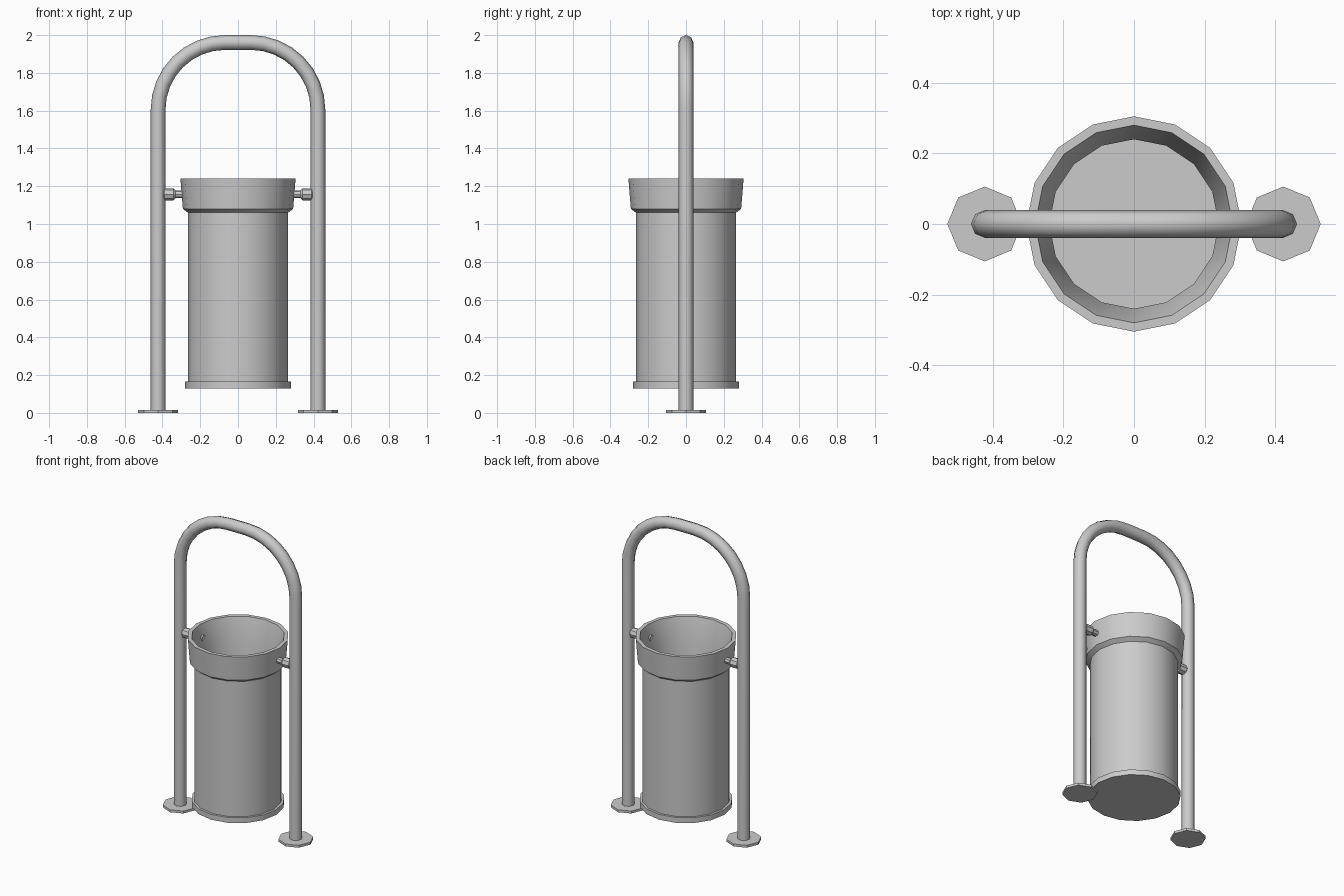
import bpy, bmesh, math
from mathutils import Matrix

if "Cube" in bpy.data.objects:
    bpy.data.objects.remove(bpy.data.objects["Cube"])


def lathe(name, profile, sides, matrix=Matrix(), smooth=None):
    """Revolve (radius, height) points about z, then place the result."""
    bm = bmesh.new()
    rings = []
    for r, h in profile:
        if r == 0:
            rings.append([bm.verts.new((0, 0, h))] * sides)
        else:
            rings.append([bm.verts.new((r * math.cos(2 * math.pi * i / sides),
                                        r * math.sin(2 * math.pi * i / sides), h))
                          for i in range(sides)])
    for a, b in zip(rings, rings[1:]):
        for i in range(sides):
            j = (i + 1) % sides
            bm.faces.new(list(dict.fromkeys((a[i], a[j], b[j], b[i]))))
    bmesh.ops.recalc_face_normals(bm, faces=bm.faces)
    bm.transform(matrix)
    mesh = bpy.data.meshes.new(name)
    bm.to_mesh(mesh)
    bm.free()
    obj = bpy.data.objects.new(name, mesh)
    bpy.context.collection.objects.link(obj)
    if smooth:
        shade(obj, smooth)
    return obj


def shade(obj, angle):
    bpy.ops.object.select_all(action='DESELECT')
    obj.select_set(True)
    bpy.context.view_layer.objects.active = obj
    bpy.ops.object.shade_smooth_by_angle(angle=math.radians(angle))


# Hollow bin with flared collar
lathe("bin_body", [(0, 0.15), (0.265, 0.15), (0.265, 1.06), (0.292, 1.08),
                   (0.305, 1.24), (0.28, 1.24), (0.24, 1.08), (0.24, 0.165),
                   (0, 0.165)], 16, smooth=48)

# Base disc under the bin
lathe("bin_base", [(0, 0.13), (0.28, 0.13), (0.28, 0.165), (0, 0.165)], 16, smooth=40)

# Bent tube frame: two legs joined by rounded corners
LEG, BEND, SPRING, STEPS = 0.423, 0.355, 1.606, 8
half = [(LEG - BEND + BEND * math.cos(t), SPRING + BEND * math.sin(t))
        for t in (math.pi / 2 * i / STEPS for i in range(STEPS + 1))]
path = [(LEG, 0.0)] + half + [(-x, z) for x, z in reversed(half)] + [(-LEG, 0.0)]
curve = bpy.data.curves.new("tube_frame", 'CURVE')
curve.dimensions = '3D'
curve.bevel_depth = 0.039
curve.bevel_resolution = 2
curve.use_fill_caps = True
spline = curve.splines.new('POLY')
spline.points.add(len(path) - 1)
for p, (x, z) in zip(spline.points, path):
    p.co = (x, 0, z, 1)
frame = bpy.data.objects.new("tube_frame", curve)
bpy.context.collection.objects.link(frame)
bpy.ops.object.select_all(action='DESELECT')
frame.select_set(True)
bpy.context.view_layer.objects.active = frame
bpy.ops.object.convert(target='MESH')
shade(bpy.context.view_layer.objects.active, 50)

# Foot plates and pivot bolts on both sides
for side, s in (("right", 1), ("left", -1)):
    lathe(side + "_foot_plate", [(0, 0), (0.106, 0), (0.106, 0.016), (0, 0.016)], 8,
          Matrix.Translation((s * LEG, 0, 0)))
    lathe(side + "_pivot_bolt", [(0, 0.25), (0.02, 0.25), (0.02, 0.33), (0.032, 0.342),
                                 (0.032, 0.39), (0.01, 0.41), (0, 0.41)], 8,
          Matrix.Translation((0, 0, 1.157)) @ Matrix.Rotation(s * math.pi / 2, 4, 'Y'))
